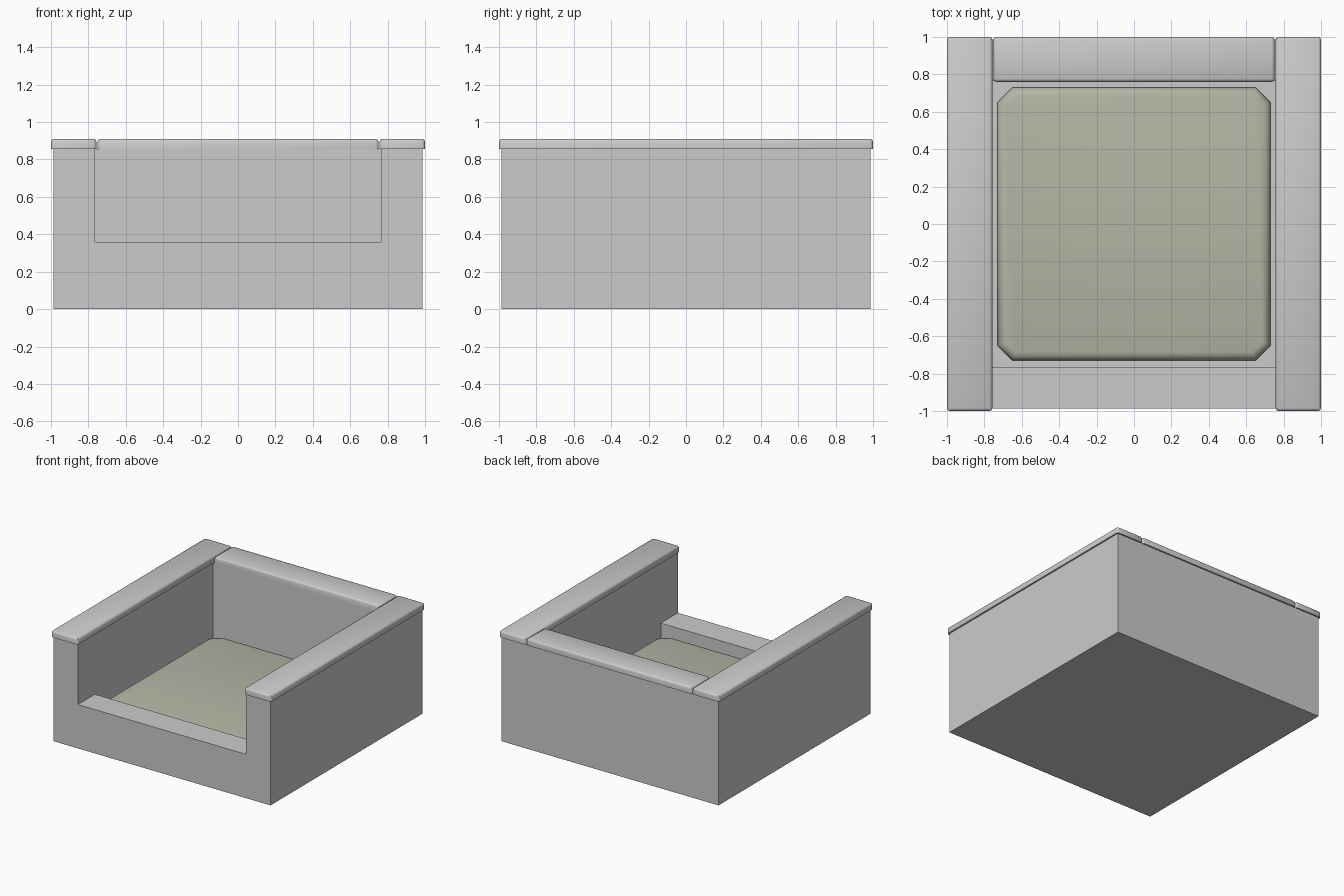
import bpy, bmesh

if "Cube" in bpy.data.objects:
    bpy.data.objects.remove(bpy.data.objects["Cube"])

def box(name, lo, hi):
    """Axis-aligned box between two corners."""
    me = bpy.data.meshes.new(name)
    bm = bmesh.new()
    bmesh.ops.create_cube(bm, size=1)
    for v in bm.verts:
        v.co = [lo[i] + (v.co[i] + 0.5) * (hi[i] - lo[i]) for i in range(3)]
    bm.to_mesh(me)
    bm.free()
    ob = bpy.data.objects.new(name, me)
    bpy.context.collection.objects.link(ob)
    return ob

def bevel_edges(ob, test, width, segments):
    """Bevel the edges whose two end points pass the test."""
    bm = bmesh.new()
    bm.from_mesh(ob.data)
    edges = [e for e in bm.edges if test(*[v.co for v in e.verts])]
    bmesh.ops.bevel(bm, geom=edges, offset=width, segments=segments,
                    profile=0.5, affect='EDGES')
    bm.to_mesh(ob.data)
    bm.free()

def smooth(ob, angle):
    bpy.ops.object.select_all(action='DESELECT')
    ob.select_set(True)
    bpy.context.view_layer.objects.active = ob
    bpy.ops.object.shade_smooth_by_angle(angle=angle)

# Body: block with a seat well and a front opening cut out
W, IN, TOP, LEDGE, FLOOR = 0.987, 0.765, 0.857, 0.36, 0.24
body = box("body", (-W, -W, 0), (W, W, TOP))
cuts = [box("well_cutter", (-IN, -IN, FLOOR), (IN, IN, 1.2)),
        box("front_cutter", (-IN, -1.2, LEDGE), (IN, 0, 1.2))]
for c in cuts:
    m = body.modifiers.new(c.name, 'BOOLEAN')
    m.operation, m.solver, m.object = 'DIFFERENCE', 'EXACT', c
    bpy.context.view_layer.objects.active = body
    bpy.ops.object.modifier_apply(modifier=m.name)
for c in cuts:
    bpy.data.objects.remove(c)

# Cap slabs on the arms and back, rounded except underneath
caps = [("arm_cap_left", (-1, -1), (-0.757, 1)),
        ("arm_cap_right", (0.757, -1), (1, 1)),
        ("back_cap", (-0.752, 0.76), (0.752, 1))]
for name, lo, hi in caps:
    cap = box(name, (*lo, TOP), (*hi, 0.91))
    bevel_edges(cap, lambda a, b: max(a.z, b.z) > 0.9, 0.016, 2)
    smooth(cap, 0.8)

# Seat cushion: chamfered corners, softened top rim
cushion = box("seat_cushion", (-0.73, -0.73, 0.2), (0.73, 0.73, 0.3))
bevel_edges(cushion, lambda a, b: abs(a.z - b.z) > 0.05, 0.08, 1)
bevel_edges(cushion, lambda a, b: min(a.z, b.z) > 0.29, 0.045, 3)
smooth(cushion, 0.8)
mat = bpy.data.materials.new("cushion_fabric")
mat.diffuse_color = (0.46, 0.46, 0.375, 1)
mat.use_nodes = True
mat.node_tree.nodes["Principled BSDF"].inputs["Base Color"].default_value = mat.diffuse_color
cushion.data.materials.append(mat)
